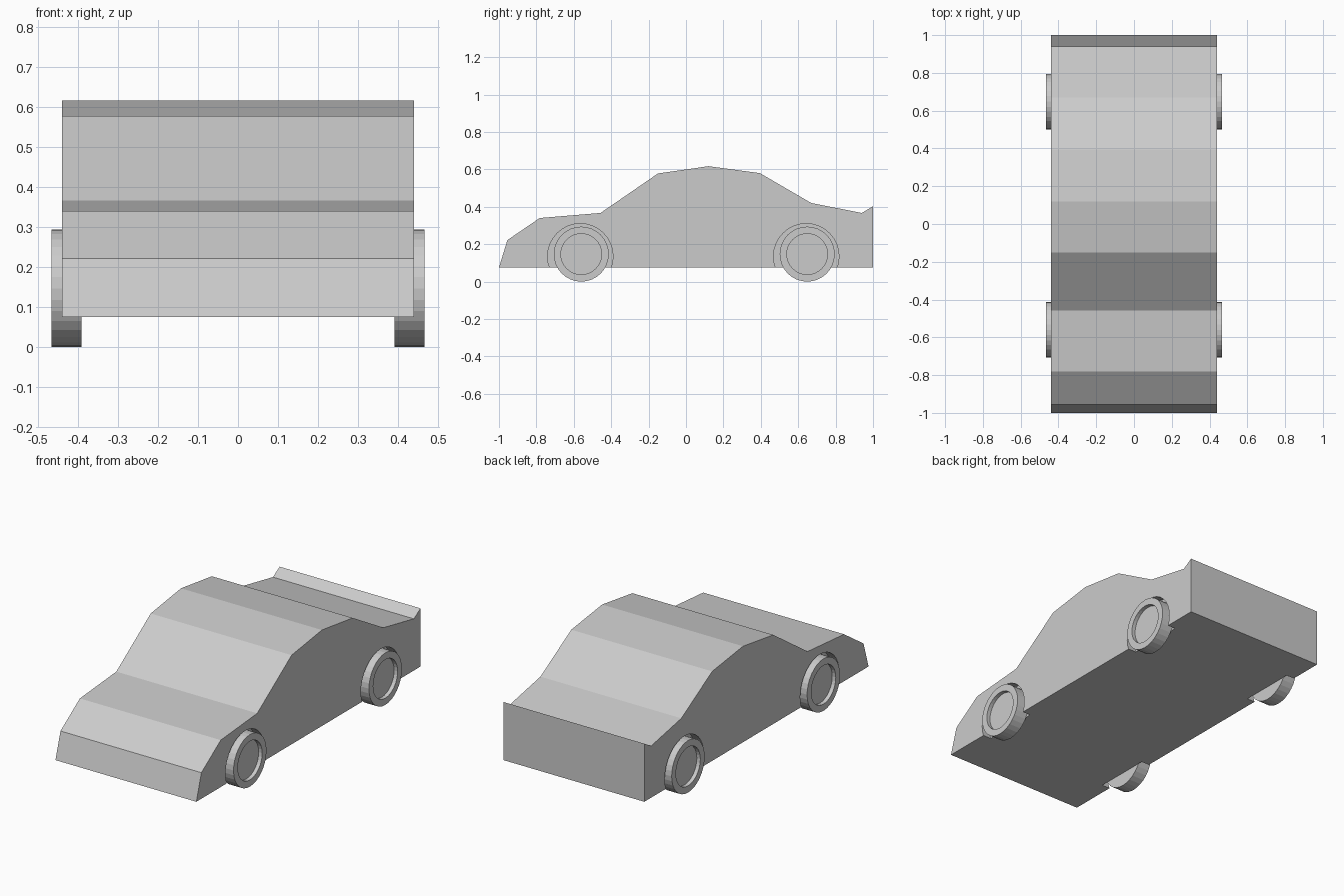
import bpy, bmesh, math
from mathutils import Matrix

if "Cube" in bpy.data.objects:
    bpy.data.objects.remove(bpy.data.objects["Cube"])

HALF_WIDTH = 0.44
WHEEL_Y = {"front": -0.56, "rear": 0.648}


def make_object(name, bm):
    bmesh.ops.recalc_face_normals(bm, faces=bm.faces)
    mesh = bpy.data.meshes.new(name)
    bm.to_mesh(mesh)
    bm.free()
    obj = bpy.data.objects.new(name, mesh)
    bpy.context.collection.objects.link(obj)
    return obj


def add_cylinder(bm, radius, x0, x1, y, z):
    """Cylinder lying along x between x0 and x1."""
    place = Matrix.Translation(((x0 + x1) / 2, y, z)) @ Matrix.Rotation(math.pi / 2, 4, 'Y')
    bmesh.ops.create_cone(bm, cap_ends=True, segments=32, radius1=radius,
                          radius2=radius, depth=x1 - x0, matrix=place)


# Body: side profile (y, z) extruded across the width
profile = [(-1, 0.075), (-0.955, 0.222), (-0.782, 0.34), (-0.457, 0.367),
           (-0.15, 0.578), (0.12, 0.617), (0.395, 0.58), (0.67, 0.42),
           (0.94, 0.367), (1, 0.403), (1, 0.075)]
bm = bmesh.new()
side = bm.faces.new([bm.verts.new((-HALF_WIDTH, y, z)) for y, z in profile])
extruded = bmesh.ops.extrude_face_region(bm, geom=[side], use_keep_orig=True)
bmesh.ops.translate(bm, vec=(2 * HALF_WIDTH, 0, 0),
                    verts=[v for v in extruded["geom"] if isinstance(v, bmesh.types.BMVert)])
body = make_object("body", bm)

# Shallow wheel arches cut into both sides
bm = bmesh.new()
for y in WHEEL_Y.values():
    for x0, x1 in ((0.39, 0.6), (-0.6, -0.39)):
        add_cylinder(bm, 0.175, x0, x1, y - 0.005, 0.135)
cutter = make_object("arch_cutter", bm)
cutter.hide_render = True
cutter.display_type = 'WIRE'
cut = body.modifiers.new("wheel_arches", 'BOOLEAN')
cut.operation = 'DIFFERENCE'
cut.solver = 'EXACT'
cut.object = cutter
bpy.context.view_layer.objects.active = body
bpy.ops.object.modifier_apply(modifier=cut.name)
bpy.data.objects.remove(cutter)

# Wheels with a recessed hub on the outer face, mirrored across x
for end, y in WHEEL_Y.items():
    bm = bmesh.new()
    add_cylinder(bm, 0.147, 0.392, 0.467, y, 0.147)
    bm.normal_update()
    outer = [f for f in bm.faces if f.normal.x > 0.9]
    bmesh.ops.inset_region(bm, faces=outer, thickness=0.038)
    pushed = bmesh.ops.extrude_face_region(bm, geom=outer)["geom"]
    bmesh.ops.delete(bm, geom=[f for f in outer if f.is_valid], context='FACES_ONLY')
    bmesh.ops.translate(bm, vec=(-0.022, 0, 0),
                        verts=[v for v in pushed if isinstance(v, bmesh.types.BMVert)])
    wheel = make_object(end + "_wheels", bm)
    wheel.modifiers.new("mirror", 'MIRROR')
